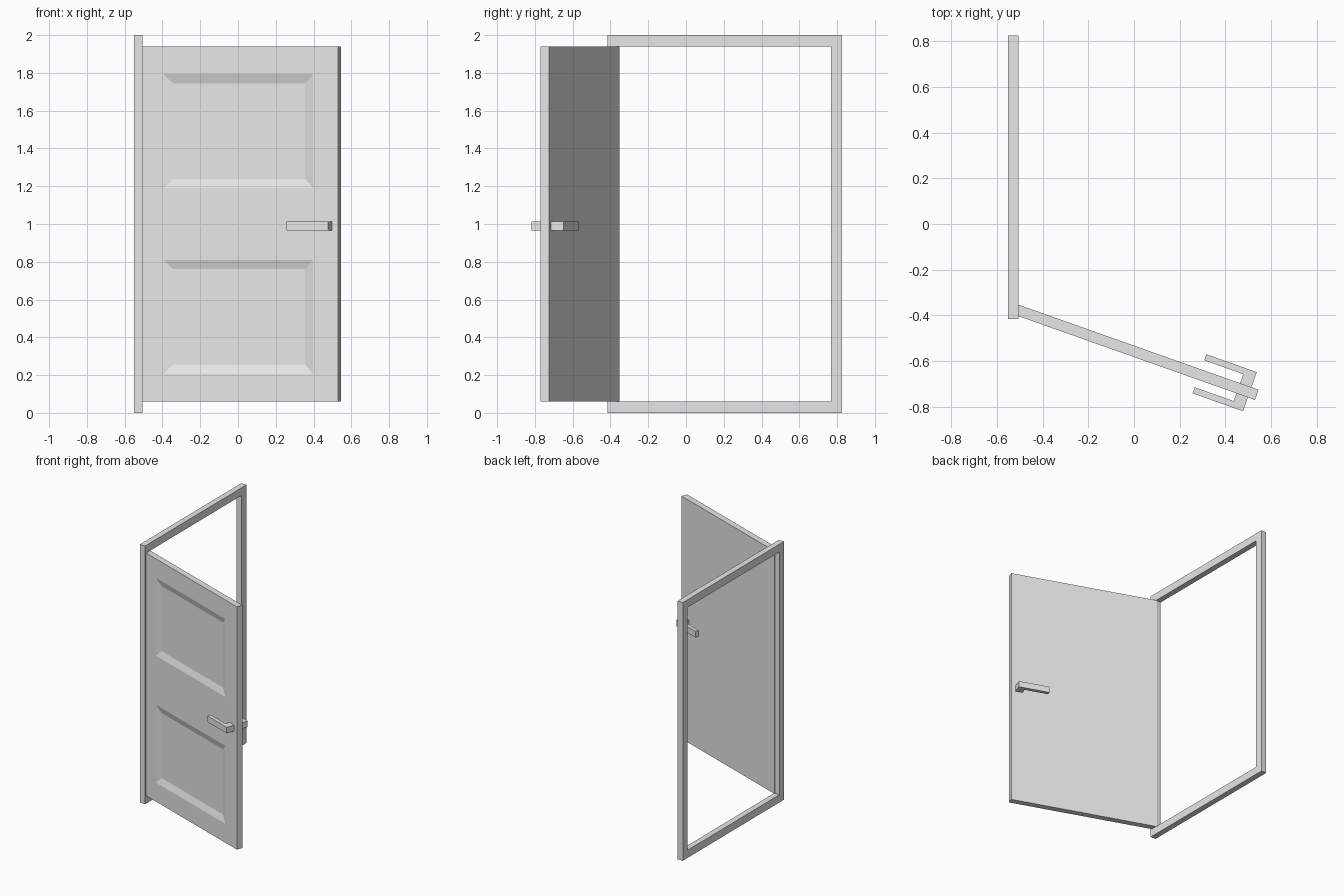
import bpy, bmesh, math
from mathutils import Vector

if "Cube" in bpy.data.objects:
    bpy.data.objects.remove(bpy.data.objects["Cube"], do_unlink=True)

# Single plain grey
grey = bpy.data.materials.new("light_grey")
grey.use_nodes = True
grey.diffuse_color = (0.8, 0.8, 0.8, 1)
grey.node_tree.nodes["Principled BSDF"].inputs["Base Color"].default_value = (0.8, 0.8, 0.8, 1)

HINGE = (-0.511, -0.351, 0)          # back corner of the door at the hinge
SWING = math.radians(-19.5)          # how far the door stands open
DOOR_W, DOOR_T = 1.12, 0.047
Z0, Z1 = 0.06, 1.94                  # opening height


def finish(bm, name, loc=(0, 0, 0), rot=0.0):
    mesh = bpy.data.meshes.new(name)
    bm.to_mesh(mesh)
    bm.free()
    mesh.materials.append(grey)
    ob = bpy.data.objects.new(name, mesh)
    ob.location = loc
    ob.rotation_euler.z = rot
    bpy.context.collection.objects.link(ob)
    return ob


def thicken(bm, offset):
    """Turn an open flat sheet into a closed solid."""
    ret = bmesh.ops.extrude_face_region(bm, geom=bm.faces[:], use_keep_orig=True)
    verts = [g for g in ret["geom"] if isinstance(g, bmesh.types.BMVert)]
    bmesh.ops.translate(bm, vec=Vector(offset), verts=verts)
    bmesh.ops.recalc_face_normals(bm, faces=bm.faces[:])


# Door frame: outer and inner rectangle joined as a ring, then thickened
bm = bmesh.new()
rings = []
for y0, y1, za, zb in ((-0.415, 0.825, 0, 2), (-0.357, 0.767, Z0, Z1)):
    rings.append([bm.verts.new((-0.55, y, z))
                  for y, z in ((y0, za), (y1, za), (y1, zb), (y0, zb))])
outer, inner = rings
for i in range(4):
    j = (i + 1) % 4
    bm.faces.new((outer[i], outer[j], inner[j], inner[i]))
thicken(bm, (0.045, 0, 0))
finish(bm, "door_frame")

# Door leaf: slab with two sunken panels on the front
xs = (0, 0.14, 0.98, DOOR_W)
zs = (Z0, 0.207, 0.81, 1.19, 1.793, Z1)
bm = bmesh.new()
grid = [[bm.verts.new((x, -DOOR_T, z)) for x in xs] for z in zs]
for r in range(len(zs) - 1):
    for c in range(len(xs) - 1):
        bm.faces.new((grid[r][c], grid[r][c + 1], grid[r + 1][c + 1], grid[r + 1][c]))
thicken(bm, (0, DOOR_T, 0))
panels = []
for f in bm.faces:
    m = f.calc_center_median()
    in_row = zs[1] < m.z < zs[2] or zs[3] < m.z < zs[4]
    if f.normal.y < -0.9 and xs[1] < m.x < xs[2] and in_row:
        panels.append(f)
bmesh.ops.inset_individual(bm, faces=panels, thickness=0.07, depth=-0.015)
finish(bm, "door_leaf", HINGE, SWING)

# Lever handles: L-shaped profile on each side of the door
for name, y_in, y_mid, y_out in (("front_handle", -DOOR_T, -0.083, -0.111),
                                 ("back_handle", 0.0, 0.042, 0.070)):
    bm = bmesh.new()
    profile = ((1.034, y_in), (1.087, y_in), (1.087, y_out),
               (0.853, y_out), (0.853, y_mid), (1.034, y_mid))
    bm.faces.new([bm.verts.new((x, y, 0.965)) for x, y in profile])
    thicken(bm, (0, 0, 0.047))
    finish(bm, name, HINGE, SWING)
